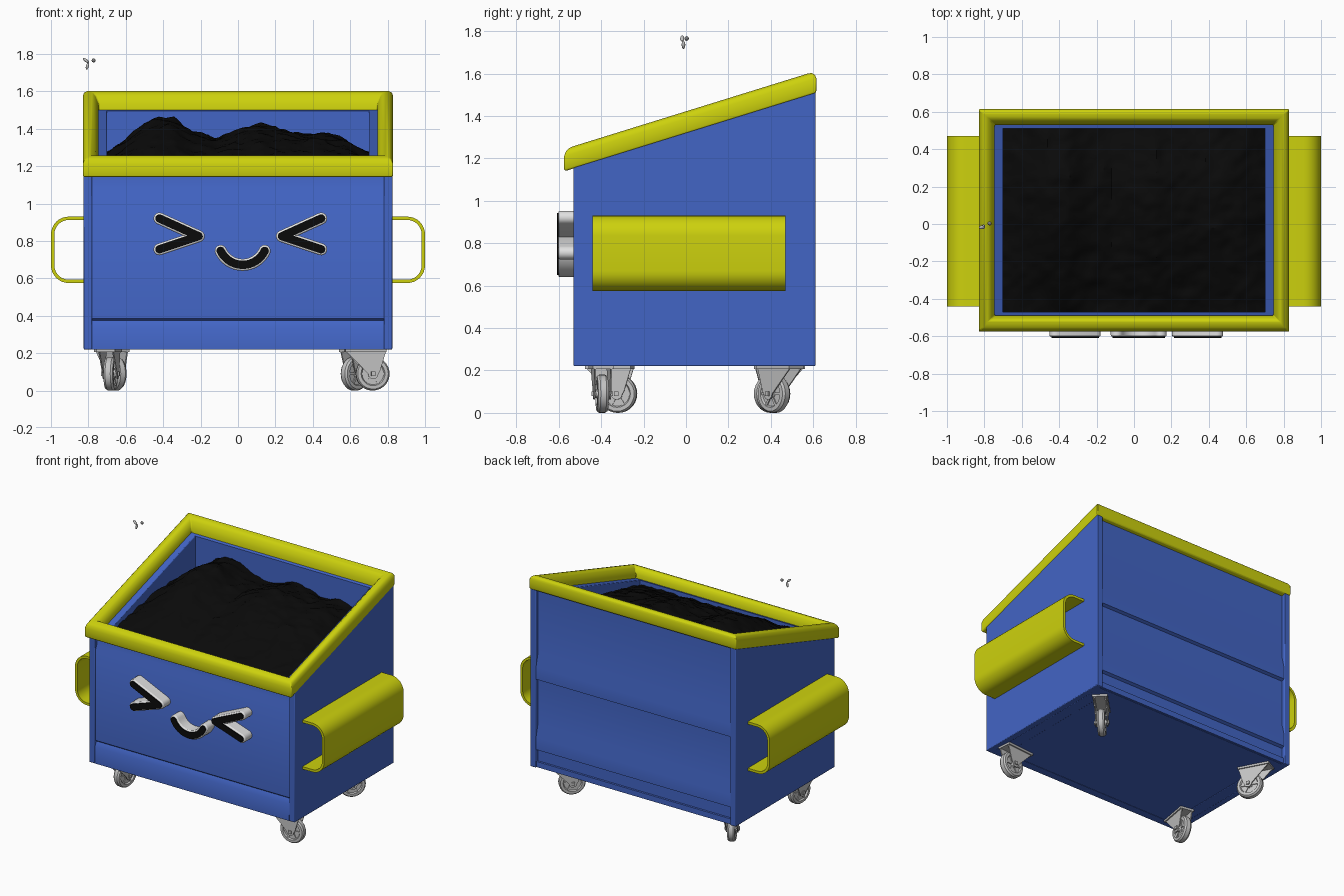
import bpy, bmesh, math
from mathutils import Vector, Matrix, noise

if "Cube" in bpy.data.objects:
    bpy.data.objects.remove(bpy.data.objects["Cube"])
made = []


def material(name, r, g, b):
    m = bpy.data.materials.new(name)
    m.use_nodes = True
    m.diffuse_color = (r, g, b, 1)
    m.node_tree.nodes["Principled BSDF"].inputs["Base Color"].default_value = (r, g, b, 1)
    return m


BLUE = material("blue paint", 0.055, 0.13, 0.56)
YELLOW = material("yellow paint", 0.61, 0.64, 0.004)
BLACK = material("black", 0.003, 0.003, 0.003)
WHITE = material("white", 0.75, 0.75, 0.75)
METAL = material("light metal", 0.55, 0.55, 0.55)
GREY = material("dark grey", 0.2, 0.2, 0.2)


def finish(name, bm, mat, bevel=0, segments=2):
    bmesh.ops.recalc_face_normals(bm, faces=bm.faces[:])
    mesh = bpy.data.meshes.new(name)
    bm.to_mesh(mesh)
    bm.free()
    mesh.materials.append(mat)
    ob = bpy.data.objects.new(name, mesh)
    bpy.context.collection.objects.link(ob)
    if bevel:
        mod = ob.modifiers.new("Bevel", "BEVEL")
        mod.width, mod.segments = bevel, segments
        mod.limit_method = "ANGLE"
    made.append(ob)
    return ob


def add_prism(bm, pts, axis, a, b):
    """Outline given in (y, z) for axis x or (x, z) for axis y."""
    place = (lambda t, p: (t, p[0], p[1])) if axis == "x" else (lambda t, p: (p[0], t, p[1]))
    lo, hi = ([bm.verts.new(place(t, p)) for p in pts] for t in (a, b))
    bm.faces.new(lo)
    bm.faces.new(hi[::-1])
    for i in range(len(pts)):
        j = (i + 1) % len(pts)
        bm.faces.new((lo[i], lo[j], hi[j], hi[i]))


def prism(name, pts, axis, a, b, mat, bevel=0):
    bm = bmesh.new()
    add_prism(bm, pts, axis, a, b)
    return finish(name, bm, mat, bevel)


def box(bm, size, loc, rot=Matrix()):
    bmesh.ops.create_cube(bm, size=1, matrix=rot @ Matrix.Translation(loc) @ Matrix.Diagonal((*size, 1)))


def arc(cx, cz, r, start, end, n):
    return [(cx + r * math.cos(math.radians(start + (end - start) * i / n)),
             cz + r * math.sin(math.radians(start + (end - start) * i / n))) for i in range(n + 1)]


def slope(y):
    return 1.14 + 0.31 * (y + 0.57)


# Body: end plates, thick inner walls, ribbed front and back, floor
FLOOR = 0.22
for side, word in ((1, "left"), (-1, "right")):
    for part, y0, y1, xa, xb, lift in (("end_plate", -0.53, 0.61, 0.78, 0.825, 0.015),
                                       ("inner_wall", -0.50, 0.55, 0.70, 0.785, 0.02)):
        prism(f"{word}_{part}", [(y0, FLOOR), (y1, FLOOR), (y1, slope(y1) + lift), (y0, slope(y0) + lift)],
              "x", side * xa, side * xb, BLUE, 0.005)

front = [(-0.47, slope(-0.47) + 0.02), (-0.505, slope(-0.505) + 0.02), (-0.505, 1.07), (-0.52, 1.04),
         (-0.52, 0.385), (-0.508, 0.375), (-0.527, 0.34), (-0.527, FLOOR), (-0.47, FLOOR)]
prism("front_panel", front, "x", -0.785, 0.785, BLUE)
back = [(0.51, FLOOR), (0.585, FLOOR)]
for low in (0.34, 0.85):
    back += [(0.585, low), (0.605, low + 0.01), (0.605, low + 0.1), (0.585, low + 0.18)]
back += [(0.585, slope(0.585) + 0.02), (0.51, slope(0.51) + 0.02)]
prism("back_panel", back, "x", -0.785, 0.785, BLUE)
bm = bmesh.new()
box(bm, (1.58, 1.12, 0.04), (0, 0.04, FLOOR + 0.022))
finish("floor", bm, BLUE)

# Sloping rim: one profile (inset, height) mitred round four corners
profile = [(0.005, 0), (0, 0.012), (0, 0.07), (0.008, 0.09), (0.022, 0.102), (0.04, 0.105), (0.055, 0.1),
           (0.068, 0.088), (0.085, 0.05), (0.085, 0)]
bm = bmesh.new()
rings = []
for inset, h in profile:
    x, y0, y1 = 0.83 - inset, -0.575 + inset, 0.615 - inset
    rings.append([bm.verts.new((px, py, slope(py) + h)) for px, py in ((-x, y0), (x, y0), (x, y1), (-x, y1))])
for i, ring in enumerate(rings):
    nxt = rings[(i + 1) % len(rings)]
    for k in range(4):
        j = (k + 1) % 4
        bm.faces.new((ring[k], ring[j], nxt[j], nxt[k]))
finish("rim", bm, YELLOW, 0.006)

# Lifting pockets on both ends
outer = [(0.815, 0.93)] + arc(0.905, 0.835, 0.095, 90, 0, 8) + arc(0.905, 0.67, 0.095, 0, -90, 8) + [(0.815, 0.575)]
inner = [(0.815, 0.912)] + arc(0.905, 0.835, 0.077, 90, 0, 8) + arc(0.905, 0.67, 0.077, 0, -90, 8) + [(0.815, 0.593)]
for side, word in ((1, "left"), (-1, "right")):
    prism(f"{word}_lifting_pocket", [(side * x, z) for x, z in outer + inner[::-1]], "y", -0.44, 0.47, YELLOW)

# Rubbish heap: ridge heights across x, rising from the front edge
ridge = [1.27, 1.36, 1.45, 1.455, 1.38, 1.35, 1.39, 1.425, 1.395, 1.37, 1.375, 1.34, 1.27]


def heap(x, y):
    t = min(max((x + 0.7) / 1.4, 0), 1) * (len(ridge) - 1)
    i = min(int(t), len(ridge) - 2)
    top = ridge[i] + (ridge[i + 1] - ridge[i]) * (t - i)
    u = min(max((y + 0.47) / 0.72, 0), 1)
    rise = u * (1.5 - 0.5 * u * u) - (max(y - 0.25, 0) * 0.7)
    p = Vector((x, y, 0))
    return 1.16 + (top - 1.16) * rise + 0.018 * noise.noise(p * 9) + 0.012 * noise.noise(p * 22)


bm = bmesh.new()
bmesh.ops.create_grid(bm, x_segments=70, y_segments=50, size=1)
for v in bm.verts:
    x, y = v.co.x * 0.705, 0.0175 + v.co.y * 0.4925
    v.co = (x, y, heap(x, y))
finish("rubbish_heap", bm, BLACK)


# Face: white slabs with thin black strokes on the front
def add_stroke(bm, pts, half, ya, yb):
    pts = [Vector(p) for p in pts]
    left, right, ends = [], [], []
    for i, p in enumerate(pts):
        d = (pts[min(i + 1, len(pts) - 1)] - pts[max(i - 1, 0)]).normalized()
        n = Vector((-d.y, d.x)) * half
        left.append(p + n)
        right.append(p - n)
        ends.append(math.degrees(math.atan2(d.y, d.x)))
    tip = arc(*pts[-1], half, ends[-1] + 90, ends[-1] - 90, 8)
    tail = arc(*pts[0], half, ends[0] - 90, ends[0] - 270, 8)
    add_prism(bm, left[1:-1] + tip + right[1:-1][::-1] + tail, "y", ya, yb)


def eye(tip_x, end_x):
    return [[(tip_x, 0.825), (end_x, 0.92)], [(tip_x, 0.825), (end_x, 0.755)]]


for name, strokes in (("right_eye", eye(-0.21, -0.42)), ("left_eye", eye(0.235, 0.445)),
                      ("mouth", [arc(0.025, 0.802, 0.13, -155, -25, 16)])):
    for suffix, half, ya, yb, mat, bevel in (("backing", 0.032, -0.602, -0.51, WHITE, 0.008),
                                             ("stroke", 0.022, -0.609, -0.6, BLACK, 0)):
        bm = bmesh.new()
        for s in strokes:
            add_stroke(bm, s, half, ya, yb)
        finish(f"{name}_{suffix}", bm, mat, bevel)

# Swivel castors: local x is the trailing direction, wheel axle along y
half_wheel = [(0.0, 0.03), (0.02, 0.03), (0.024, 0.016), (0.058, 0.016), (0.064, 0.026), (0.082, 0.025), (0.09, 0.014)]
section = half_wheel + [(r, -w) for r, w in half_wheel[::-1]]
bracket = [(-0.1, 0.215), (0.12, 0.215), (0.085, 0.1)] + arc(0.05, 0.09, 0.028, 0, -180, 6)
for name, px, py, angle in (("front_left", 0.67, -0.40, 5), ("front_right", -0.69, -0.37, 80),
                            ("back_left", 0.66, 0.45, 225), ("back_right", -0.68, 0.45, -62)):
    turn = Matrix.Translation((px, py, 0)) @ Matrix.Rotation(math.radians(angle), 4, "Z")
    bm = bmesh.new()
    loop = [bm.verts.new((0.05 + r, w, 0.09)) for r, w in section]
    edges = [bm.edges.new(pair) for pair in zip(loop, loop[1:])]
    bmesh.ops.spin(bm, geom=loop + edges, cent=(0.05, 0, 0.09), axis=(0, 1, 0), angle=math.tau, steps=28)
    bmesh.ops.remove_doubles(bm, verts=bm.verts[:], dist=0.0005)
    for k in range(3):
        spoke = Matrix.Translation((0.05, 0, 0.09)) @ Matrix.Rotation(k * math.pi / 3, 4, "Y")
        box(bm, (0.125, 0.044, 0.012), (0, 0, 0), spoke)
    finish(name + "_wheel", bm, METAL).matrix_world = turn
    bm = bmesh.new()
    for s in (-1, 1):
        add_prism(bm, bracket, "y", s * 0.034, s * 0.041)
    box(bm, (0.22, 0.1, 0.014), (0.01, 0, 0.213))
    box(bm, (0.022, 0.1, 0.022), (0.05, 0, 0.09))
    finish(name + "_castor_bracket", bm, METAL).matrix_world = turn

# Small fly hovering above
for name, loc, size, tilt, mat in (("fly_wing_upper", (-0.813, -0.018, 1.765), (0.02, 0.01, 0.008), 40, METAL),
                                   ("fly_wing_lower", (-0.805, -0.012, 1.735), (0.008, 0.009, 0.02), 15, METAL),
                                   ("fly_body", (-0.772, 0.003, 1.765), (0.011, 0.011, 0.011), 0, GREY)):
    bm = bmesh.new()
    bmesh.ops.create_icosphere(bm, subdivisions=2, radius=1, matrix=Matrix.Translation(loc)
                               @ Matrix.Rotation(math.radians(tilt), 4, "Y") @ Matrix.Diagonal((*size, 1)))
    finish(name, bm, mat)

# Smooth shading with sharp edges kept
bpy.ops.object.select_all(action="DESELECT")
for ob in made:
    ob.select_set(True)
bpy.context.view_layer.objects.active = made[0]
bpy.ops.object.shade_smooth_by_angle(angle=math.radians(35))
